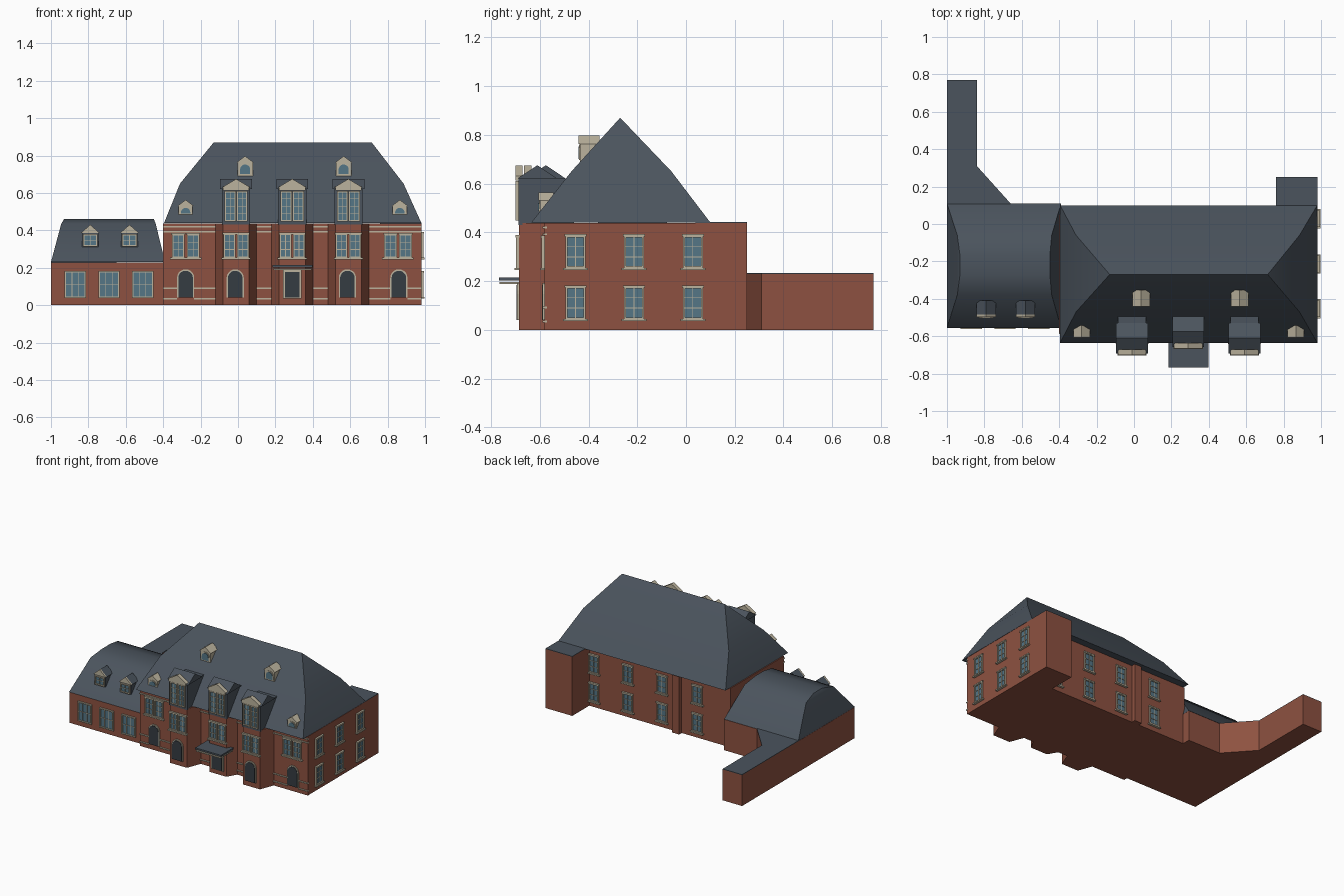
import bpy, bmesh, math
from mathutils import Vector, Matrix

if "Cube" in bpy.data.objects:
    bpy.data.objects.remove(bpy.data.objects["Cube"])

COLORS = {"brick": (0.27, 0.083, 0.052, 1), "slate": (0.07, 0.088, 0.11, 1),
          "trim": (0.50, 0.45, 0.34, 1), "glass": (0.09, 0.18, 0.24, 1),
          "door": (0.035, 0.045, 0.055, 1)}
MATS = {}
for key, col in COLORS.items():
    MATS[key] = bpy.data.materials.new(key)
    MATS[key].diffuse_color = col

parts = {}   # (name, material) -> bmesh


def prism(name, mat, pts, vec, M=Matrix()):
    """Closed solid: a polygon swept along a vector."""
    bm = parts.setdefault((name, mat), bmesh.new())
    vec = Vector(vec)
    a = [bm.verts.new(M @ Vector(p)) for p in pts]
    b = [bm.verts.new(M @ (Vector(p) + vec)) for p in pts]
    n = len(a)
    faces = [bm.faces.new(a), bm.faces.new(b[::-1])]
    faces += [bm.faces.new((a[i], b[i], b[(i + 1) % n], a[(i + 1) % n])) for i in range(n)]
    bmesh.ops.recalc_face_normals(bm, faces=faces)


def box(name, mat, x0, x1, y0, y1, z0, z1, M=Matrix()):
    prism(name, mat, [(x0, y0, z0), (x1, y0, z0), (x1, y1, z0), (x0, y1, z0)], (0, 0, z1 - z0), M)


def place(x, y, z, turn=0):
    return Matrix.Translation((x, y, z)) @ Matrix.Rotation(math.radians(turn), 4, 'Z')


def window(name, M, w, h, cols=2, rows=3, sill=True, f=0.008):
    """Framed window, local origin at bottom centre, outward is -y."""
    box(name + "_panes", "glass", -w / 2, w / 2, -0.004, 0.002, 0, h, M)
    fr = name + "_frames"
    for s in (-1, 1):
        box(fr, "trim", s * w / 2 - f / 2, s * w / 2 + f / 2, -0.012, 0.002, 0, h, M)
    for z in (0, h):
        box(fr, "trim", -w / 2 - f / 2, w / 2 + f / 2, -0.012, 0.002, z - f / 2, z + f / 2, M)
    for i in range(1, cols):
        x = -w / 2 + w * i / cols
        box(fr, "trim", x - 0.0015, x + 0.0015, -0.008, 0.002, 0, h, M)
    for i in range(1, rows):
        z = h * i / rows
        box(fr, "trim", -w / 2, w / 2, -0.008, 0.002, z - 0.0015, z + 0.0015, M)
    if sill:
        box(name + "_sills", "trim", -w / 2 - 0.014, w / 2 + 0.014, -0.018, 0.002, -0.012, -0.003, M)
        box(name + "_lintels", "trim", -w / 2 - 0.008, w / 2 + 0.008, -0.014, 0.002, h, h + 0.009, M)


def arch(name, mat, M, w, h, depth):
    r = w / 2
    pts = [(-r, 0, 0), (r, 0, 0)]
    pts += [(r * math.cos(t), 0, h - r + r * math.sin(t)) for t in [math.pi * i / 10 for i in range(11)]]
    prism(name, mat, pts, (0, -depth, 0), M)


def hip_roof(name, rings):
    """Stacked rectangles (x0, x1, y0, y1, z) ending in a ridge."""
    bm = parts.setdefault((name, "slate"), bmesh.new())
    loops = [[bm.verts.new(p) for p in ((a, c, z), (b, c, z), (b, d, z), (a, d, z))]
             for a, b, c, d, z in rings]
    bm.faces.new(loops[0][::-1])
    for lo, hi in zip(loops, loops[1:]):
        for i in range(4):
            j = (i + 1) % 4
            bm.faces.new((lo[i], lo[j], hi[j], hi[i]))
    bm.faces.new(loops[-1])
    bmesh.ops.remove_doubles(bm, verts=bm.verts[:], dist=0.0005)
    bmesh.ops.recalc_face_normals(bm, faces=bm.faces[:])


# Main block walls with three chamfered bays and a back corner block
BAYS = [(-0.01, -0.685), (0.29, -0.65), (0.59, -0.685)]
FRONT, BACK, H = -0.58, 0.05, 0.44
outline = [(-0.40, FRONT)]
for c, y in BAYS:
    outline += [(c - 0.11, FRONT), (c - 0.07, y), (c + 0.07, y), (c + 0.11, FRONT)]
outline += [(0.98, FRONT), (0.98, 0.25), (0.76, 0.25), (0.76, BACK), (0.06, BACK),
            (0.06, BACK + 0.03), (0.0, BACK + 0.03), (0.0, BACK), (-0.40, BACK)]
prism("main_walls", "brick", [(x, y, 0) for x, y in outline], (0, 0, H - 0.002))
box("back_block_roof", "slate", 0.76, 0.98, 0.04, 0.25, H - 0.002, H + 0.002)

# Side wing with the long rear arm
wing = [(-1, -0.55), (-0.39, -0.55), (-0.39, 0.11), (-0.66, 0.11), (-0.84, 0.31), (-0.84, 0.77), (-1, 0.77)]
prism("wing_walls", "brick", [(x, y, 0) for x, y in wing], (0, 0, 0.229))
rear = [(-1, 0.09), (-0.65, 0.09), (-0.66, 0.11), (-0.84, 0.31), (-0.84, 0.77), (-1, 0.77)]
prism("rear_arm_roof", "slate", [(x, y, 0.229) for x, y in rear], (0, 0, 0.004))

# Roofs
hip_roof("main_roof", [(-0.395, 0.98, -0.635, 0.10, H), (-0.31, 0.885, -0.47, -0.06, 0.65),
                       (-0.13, 0.715, -0.27, -0.27, 0.87)])
hip_roof("wing_roof", [(-1, -0.39, -0.555, 0.11, 0.23), (-0.945, -0.44, -0.38, -0.06, 0.435),
                       (-0.93, -0.45, -0.27, -0.17, 0.46)])

# Large dormers above the bays
for c, y in BAYS:
    f = y - 0.003
    box("large_dormer_bodies", "slate", c - 0.075, c + 0.075, f, -0.46, 0.43, 0.62)
    prism("large_dormer_roofs", "slate", [(c - 0.085, f - 0.004, 0.62), (c - 0.085, f + 0.078, 0.675),
          (c - 0.085, f + 0.16, 0.62)], (0.17, 0, 0))
    prism("large_dormer_pediments", "trim", [(c - 0.075, f - 0.012, 0.63), (c + 0.075, f - 0.012, 0.63),
          (c, f - 0.012, 0.675)], (0, 0.03, 0))
    box("large_dormer_lintels", "trim", c - 0.07, c + 0.07, f - 0.012, f + 0.01, 0.612, 0.632)
    for s in (-1, 1):
        window("large_dormer", place(c + s * 0.032, f, 0.452), 0.052, 0.155, 2, 4, False)
        window("bay_upper_window", place(c + s * 0.036, y, 0.257), 0.056, 0.122, 2, 3)


# Small roof dormers
def small_dormer(c, y, z, w, h, rise, depth, roof, round_top):
    box("small_dormer_bodies_" + roof, roof, c - w / 2, c + w / 2, y, y + depth, z, z + h)
    e = w / 2 + 0.006
    tri = [(c - e, y - 0.006, z + h), (c + e, y - 0.006, z + h), (c, y - 0.006, z + h + rise)]
    prism("small_dormer_pediments", "trim", tri, (0, 0.012, 0))
    prism("small_dormer_roofs_" + roof, roof, [(a, y + 0.006, b) for a, _, b in tri], (0, depth, 0))
    if round_top:
        arch("small_dormer_arch_frames", "trim", place(c, y, z + 0.006), w * 0.82, h - 0.008, 0.004)
        arch("small_dormer_arch_panes", "glass", place(c, y, z + 0.01), w * 0.66, h - 0.02, 0.007)
    else:
        window("small_dormer", place(c, y, z + 0.007), w - 0.018, h - 0.016, 2, 2, False)


for c in (0.038, 0.565):
    small_dormer(c, -0.435, 0.69, 0.082, 0.072, 0.035, 0.075, "trim", True)
for c in (-0.28, 0.865):
    small_dormer(c, -0.60, 0.48, 0.076, 0.05, 0.033, 0.05, "trim", True)
for c in (-0.79, -0.58):
    small_dormer(c, -0.49, 0.31, 0.09, 0.075, 0.045, 0.075, "slate", False)

# Front doors, arched on the walls and bays, square under the canopy
for c, y in [(-0.28, FRONT), (-0.015, -0.685), (0.585, -0.685), (0.86, FRONT)]:
    arch("arched_door_frames", "trim", place(c, y, 0.04), 0.092, 0.152, 0.008)
    arch("arched_doors", "door", place(c, y, 0.04), 0.078, 0.144, 0.011)
box("entrance_frame", "trim", 0.24, 0.34, -0.66, -0.64, 0.035, 0.187)
box("entrance_door", "door", 0.25, 0.33, -0.663, -0.64, 0.04, 0.178)
box("canopy_top", "slate", 0.185, 0.397, -0.767, -0.62, 0.202, 0.214)
box("canopy_soffit", "trim", 0.19, 0.392, -0.765, -0.62, 0.187, 0.195)

# Upper front windows between the bays
for x in (-0.32, -0.24, 0.815, 0.895):
    window("front_upper_window", place(x, FRONT, 0.257), 0.06, 0.12, 2, 3)

# Stone bands on the flat front wall
for x0, x1 in [(-0.40, -0.12), (0.10, 0.18), (0.40, 0.48), (0.70, 0.982)]:
    for z in (0.388, 0.415):
        box("stone_bands", "trim", x0, x1, FRONT - 0.008, FRONT + 0.01, z, z + 0.008)
    cuts = [d for d in (-0.28, 0.86) if x0 < d < x1]
    spans = [(x0, cuts[0] - 0.045), (cuts[0] + 0.045, x1)] if cuts else [(x0, x1)]
    for a, b in spans:
        for z in (0.03, 0.087):
            box("stone_bands", "trim", a, b, FRONT - 0.008, FRONT + 0.01, z, z + 0.008)

# Wing, side and back windows
for x in (-0.87, -0.69, -0.51):
    window("wing_window", place(x, -0.55, 0.042), 0.106, 0.138, 3, 2, False)
for z in (0.047, 0.257):
    for y in (-0.453, -0.213, 0.028):
        window("side_window", place(0.98, y, z, 90), 0.074, 0.126, 2, 3)
    for x in (0.72, 0.44, 0.16, -0.13):
        window("back_window", place(x, BACK, z, 180), 0.074, 0.126, 2, 3)

# Turn every collected part into an object
for (name, mat), bm in parts.items():
    me = bpy.data.meshes.new(name)
    bm.to_mesh(me)
    bm.free()
    me.materials.append(MATS[mat])
    ob = bpy.data.objects.new(name, me)
    bpy.context.collection.objects.link(ob)
    if name in ("main_roof", "wing_roof"):
        bpy.ops.object.select_all(action='DESELECT')
        ob.select_set(True)
        bpy.context.view_layer.objects.active = ob
        bpy.ops.object.shade_smooth_by_angle(angle=math.radians(50))

for m in bpy.data.materials:
    if m.users and not m.is_grease_pencil:
        m.use_nodes = True
        m.node_tree.nodes["Principled BSDF"].inputs["Base Color"].default_value = m.diffuse_color
